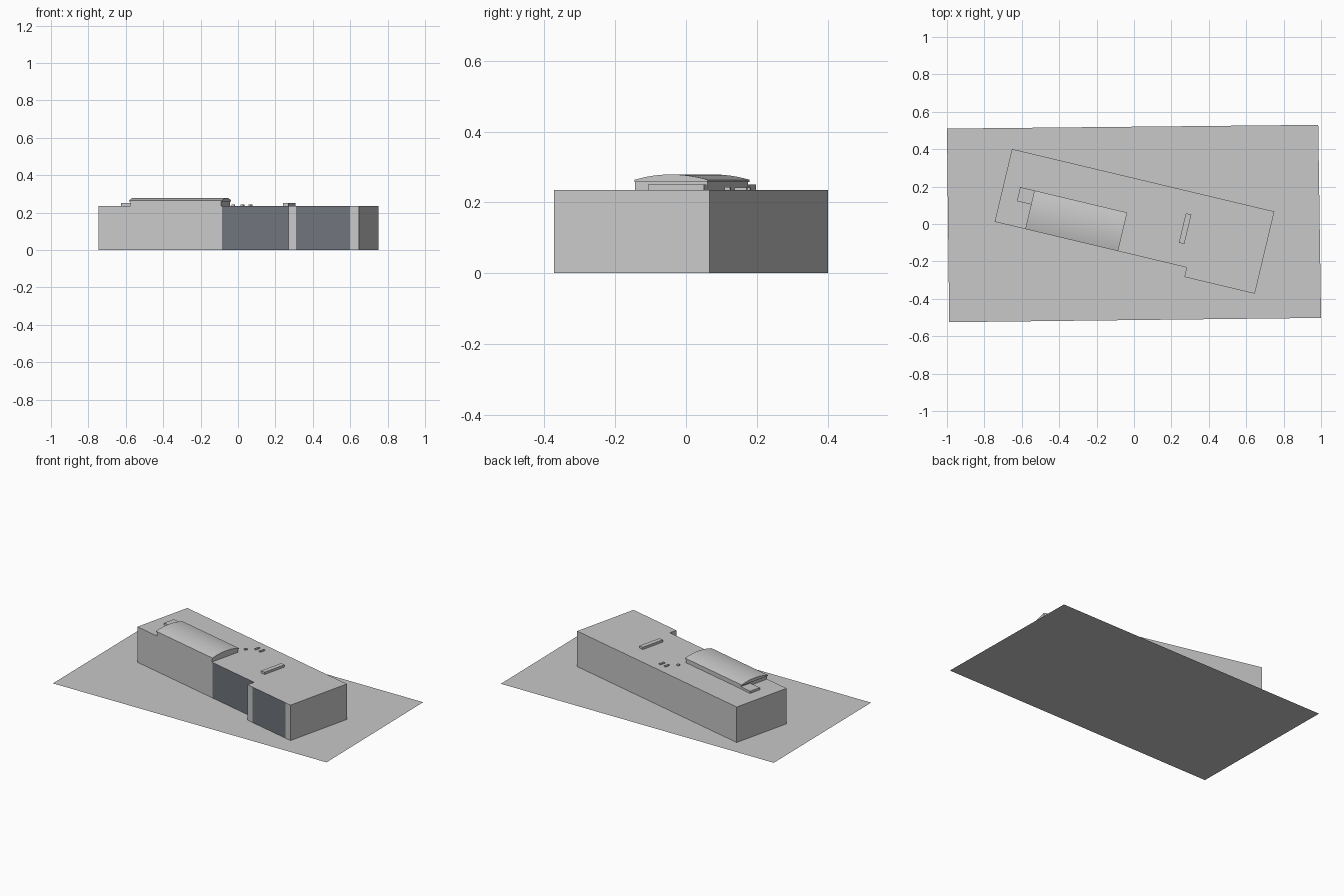
import bpy, bmesh, math
from mathutils import Matrix, Vector

cube = bpy.data.objects.get("Cube")
if cube:
    bpy.data.objects.remove(cube, do_unlink=True)

# Building frame: origin at its front left corner, turned on the plot
FRAME = Matrix.Translation((-0.745, 0.012, 0)) @ Matrix.Rotation(math.radians(-13.4), 4, 'Z')
ROOF = 0.235


def material(name, colour):
    m = bpy.data.materials.new(name)
    m.use_nodes = True
    m.diffuse_color = (*colour, 1)
    m.node_tree.nodes["Principled BSDF"].inputs["Base Color"].default_value = (*colour, 1)
    return m


grey = material("light grey", (0.58, 0.58, 0.58))
glass = material("dark glass", (0.16, 0.175, 0.20))


def finish(name, bm, mats=(grey,), frame=FRAME):
    me = bpy.data.meshes.new(name)
    bm.to_mesh(me)
    bm.free()
    ob = bpy.data.objects.new(name, me)
    bpy.context.collection.objects.link(ob)
    ob.matrix_world = frame
    for m in mats:
        me.materials.append(m)
    return ob


def prism(points, offset):
    """Closed prism from a profile moved along an offset."""
    bm = bmesh.new()
    lower = [bm.verts.new(p) for p in points]
    upper = [bm.verts.new(Vector(p) + Vector(offset)) for p in points]
    n = len(points)
    bm.faces.new(lower[::-1])
    bm.faces.new(upper)
    for i in range(n):
        j = (i + 1) % n
        bm.faces.new((lower[i], lower[j], upper[j], upper[i]))
    bmesh.ops.recalc_face_normals(bm, faces=bm.faces)
    return bm


def box(name, u0, u1, v0, v1, z0, z1):
    pts = [(u0, v0, z0), (u1, v0, z0), (u1, v1, z0), (u0, v1, z0)]
    return finish(name, prism(pts, (0, 0, z1 - z0)))


# Ground sheet
bm = bmesh.new()
bm.faces.new([bm.verts.new((x, y, 0)) for x, y in
              ((-0.988, -0.525), (1, -0.502), (0.985, 0.53), (-1, 0.51))])
finish("ground_sheet", bm, frame=Matrix.Identity(4))

# Main block, front wall split where the glazing starts and stops
plan = [(0, 0), (0.678, 0), (1.055, 0), (1.055, -0.052), (1.097, -0.052),
        (1.395, -0.052), (1.442, -0.052), (1.442, 0.4), (0, 0.4)]
bm = prism([(u, v, 0) for u, v in plan], (0, 0, ROOF))
for f in bm.faces:
    c = f.calc_center_median()
    glazed = 0.678 < c.x < 1.055 or 1.097 < c.x < 1.395
    if f.normal.y < -0.9 and glazed:
        f.material_index = 1
bmesh.ops.delete(bm, geom=[f for f in bm.faces if f.normal.z < -0.9], context='FACES_ONLY')
finish("main_block", bm, (grey, glass))

# Raised hall with a shallow barrel roof
box("hall_walls", 0.175, 0.672, 0, 0.21, ROOF, 0.26)
profile = [(0.168, 0, 0.258)]
steps = 16
for i in range(steps + 1):
    t = i / steps
    profile.append((0.168, 0.212 * t, 0.264 + 0.015 * (1 - (2 * t - 1) ** 2)))
profile.append((0.168, 0.212, 0.258))
barrel = finish("barrel_roof", prism(profile, (0.51, 0, 0)))
bpy.ops.object.select_all(action='DESELECT')
barrel.select_set(True)
bpy.context.view_layer.objects.active = barrel
bpy.ops.object.shade_smooth_by_angle(angle=math.radians(30))

# Rooftop boxes
box("hall_annex", 0.09, 0.175, 0.135, 0.212, ROOF, 0.25)
box("long_skylight", 0.984, 1.014, 0.119, 0.281, ROOF, 0.25)
box("small_vent", 0.668, 0.683, 0.262, 0.278, ROOF, 0.243)
for i, u in enumerate((0.707, 0.750)):
    box(f"roof_pipe_{i + 1}", u, u + 0.012, 0.31, 0.345, ROOF, 0.242)
